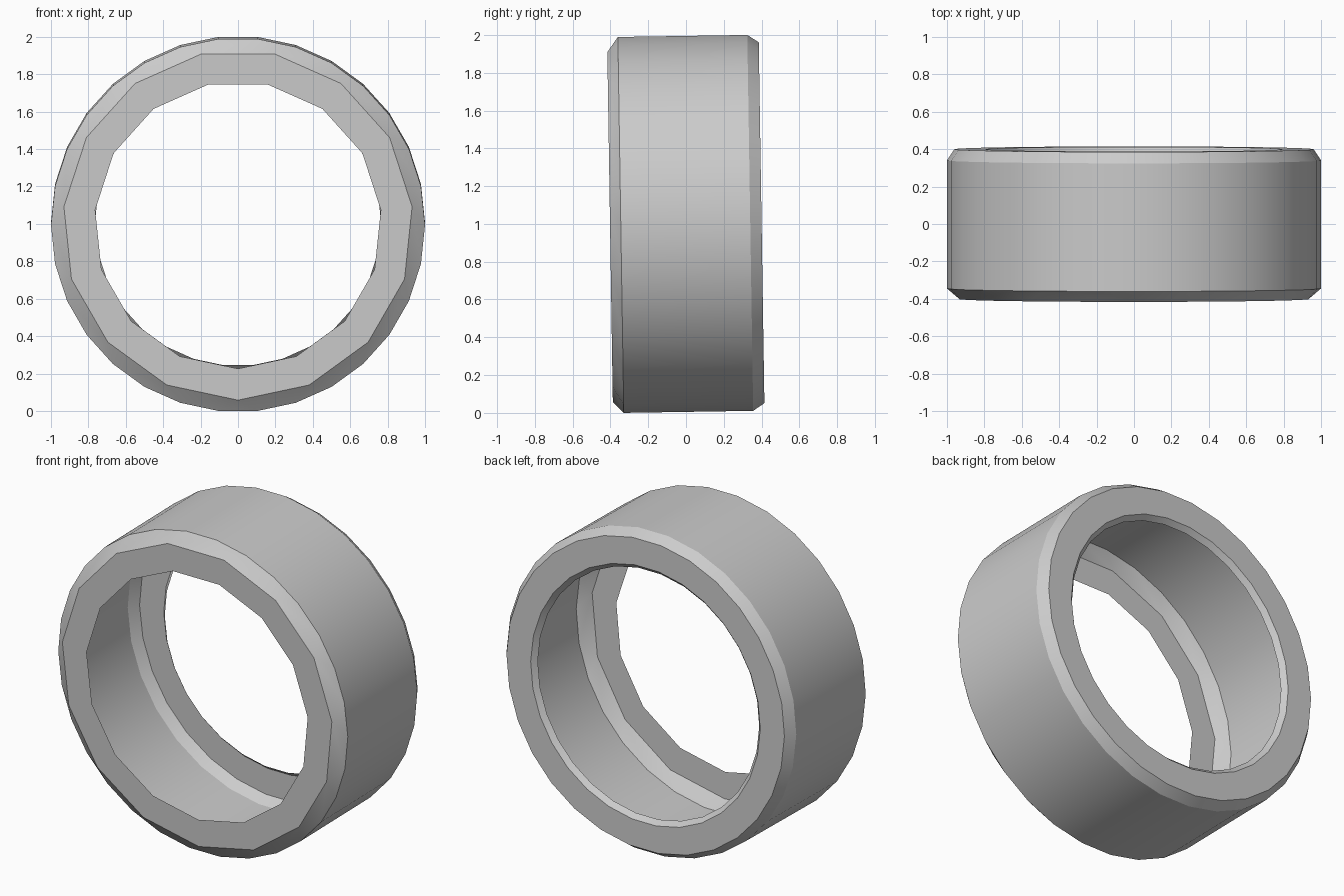
import bpy, bmesh, math

cube = bpy.data.objects.get("Cube")
if cube:
    bpy.data.objects.remove(cube, do_unlink=True)

SIDES = 30
STEP = 2 * math.pi / SIDES

grey = bpy.data.materials.new("plain grey")
grey.use_nodes = True
grey.diffuse_color = (0.6, 0.6, 0.6, 1)
grey.node_tree.nodes["Principled BSDF"].inputs["Base Color"].default_value = (0.6, 0.6, 0.6, 1)

bm = bmesh.new()


def ring(radius, y, coarse=False):
    """Ring of vertices; a coarse ring has half the sides, each vertex listed twice."""
    verts = []
    count = SIDES // 2 if coarse else SIDES
    for i in range(count):
        angle = (2 * i + 1) * STEP if coarse else (i + 0.5) * STEP
        v = bm.verts.new((radius * math.sin(angle), y, radius * math.cos(angle)))
        verts += [v, v] if coarse else [v]
    return verts


def skin(a, b):
    """Join two rings, with triangles where a coarse ring meets a fine one."""
    for i in range(SIDES):
        j = (i + 1) % SIDES
        corners = list(dict.fromkeys((a[i], a[j], b[j], b[i])))
        if len(corners) > 2:
            bm.faces.new(corners)


# Open thin shell: radius, depth, coarse
profile = [
    (0.768, -0.402, True),   # front opening
    (0.936, -0.402, True),   # front face
    (1.0, -0.345, False),    # front bevel
    (1.0, 0.34, False),      # outer tread
    (0.96, 0.40, False),     # back bevel
    (0.793, 0.40, False),    # back face
    (0.765, 0.37, False),    # back lip
]
rings = [ring(*p) for p in profile]
for a, b in zip(rings, rings[1:]):
    skin(a, b)
bmesh.ops.recalc_face_normals(bm, faces=bm.faces)

mesh = bpy.data.meshes.new("tyre_ring")
bm.to_mesh(mesh)
bm.free()
mesh.materials.append(grey)
tyre = bpy.data.objects.new("tyre_ring", mesh)
bpy.context.collection.objects.link(tyre)

# Slight forward lean
tyre.location.z = 1.0
tyre.rotation_euler.x = math.radians(0.9)

bpy.context.view_layer.objects.active = tyre
tyre.select_set(True)
bpy.ops.object.shade_smooth_by_angle(angle=math.radians(30))
